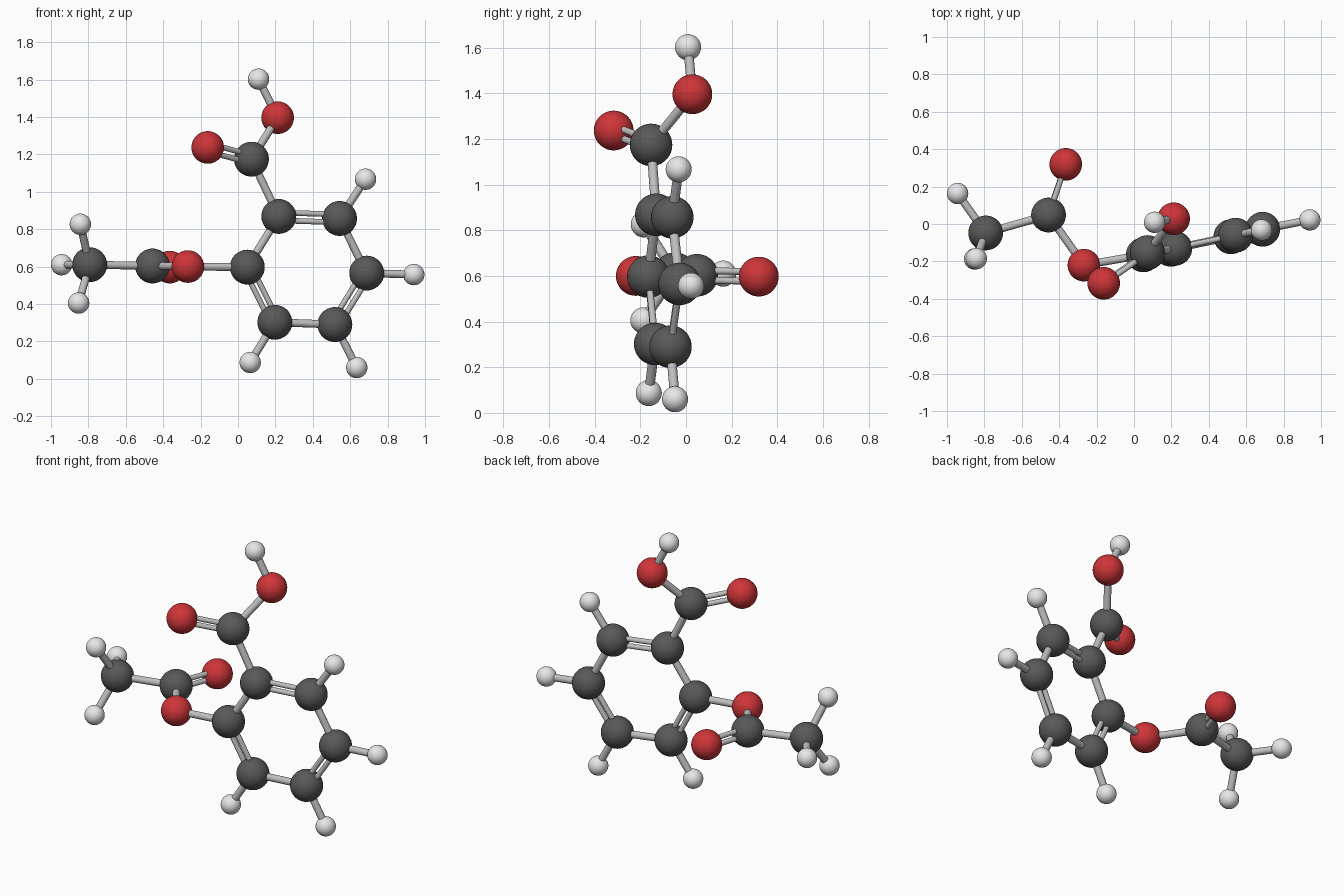
import bpy
from mathutils import Vector

if "Cube" in bpy.data.objects:
    bpy.data.objects.remove(bpy.data.objects["Cube"])


def material(name, rgb):
    m = bpy.data.materials.new(name)
    m.diffuse_color = (*rgb, 1)
    m.use_nodes = True
    m.node_tree.nodes["Principled BSDF"].inputs["Base Color"].default_value = m.diffuse_color
    return m


grey = material("dark grey", (0.10, 0.10, 0.10))
red = material("red", (0.62, 0.035, 0.04))
white = material("off white", (0.80, 0.80, 0.80))
silver = material("silver grey", (0.52, 0.52, 0.52))

# ball kinds: label, radius, colour
KINDS = {"C": ("carbon", 0.093, grey), "O": ("oxygen", 0.087, red), "H": ("hydrogen", 0.057, white)}

# ball centres
ATOMS = {
    # six-sided ring
    "C1_ring": (0.05, -0.165, 0.597), "C2_ring": (0.218, -0.13, 0.868),
    "C3_ring": (0.543, -0.06, 0.857), "C4_ring": (0.688, -0.028, 0.565),
    "C5_ring": (0.518, -0.068, 0.29), "C6_ring": (0.197, -0.135, 0.302),
    "H3_ring": (0.682, -0.032, 1.067), "H4_ring": (0.94, 0.022, 0.557),
    "H5_ring": (0.635, -0.048, 0.06), "H6_ring": (0.065, -0.163, 0.087),
    # upper branch
    "C_upper": (0.072, -0.153, 1.174), "O_upper_double": (-0.162, -0.317, 1.237),
    "O_upper_single": (0.212, 0.028, 1.396), "H_upper": (0.11, 0.009, 1.602),
    # side branch
    "O_bridge": (-0.268, -0.22, 0.60), "C_side": (-0.457, 0.048, 0.603),
    "O_side_double": (-0.365, 0.319, 0.597), "C_end": (-0.793, -0.048, 0.61),
    "H_end_top": (-0.843, -0.185, 0.826), "H_end_bottom": (-0.852, -0.187, 0.405),
    "H_end_back": (-0.943, 0.163, 0.61),
}

# rods: start, end, count
BONDS = [
    ("C1_ring", "C2_ring", 1), ("C2_ring", "C3_ring", 2), ("C3_ring", "C4_ring", 1),
    ("C4_ring", "C5_ring", 2), ("C5_ring", "C6_ring", 1), ("C6_ring", "C1_ring", 2),
    ("C3_ring", "H3_ring", 1), ("C4_ring", "H4_ring", 1),
    ("C5_ring", "H5_ring", 1), ("C6_ring", "H6_ring", 1),
    ("C2_ring", "C_upper", 1), ("C_upper", "O_upper_double", 2),
    ("C_upper", "O_upper_single", 1), ("O_upper_single", "H_upper", 1),
    ("C1_ring", "O_bridge", 1), ("O_bridge", "C_side", 1),
    ("C_side", "O_side_double", 2), ("C_side", "C_end", 1),
    ("C_end", "H_end_top", 1), ("C_end", "H_end_bottom", 1), ("C_end", "H_end_back", 1),
]


def finish(name, mat):
    ob = bpy.context.object
    ob.name = name
    ob.data.materials.append(mat)
    bpy.ops.object.shade_smooth_by_angle()


def rod(name, a, b, radius):
    d = b - a
    bpy.ops.mesh.primitive_cylinder_add(vertices=20, radius=radius, depth=d.length,
                                        location=(a + b) / 2,
                                        rotation=d.to_track_quat('Z', 'Y').to_euler())
    finish(name, silver)


# balls
for key, pos in ATOMS.items():
    label, radius, mat = KINDS[key[0]]
    bpy.ops.mesh.primitive_uv_sphere_add(segments=40, ring_count=24, radius=radius, location=pos)
    finish(label + key[1:], mat)

# single and double rods; double rods are spread sideways, square to the depth axis
for s, e, count in BONDS:
    a, b = Vector(ATOMS[s]), Vector(ATOMS[e])
    if count == 1:
        rod(f"bond_{s}_{e}", a, b, 0.021)
    else:
        side = (b - a).cross(Vector((0, 1, 0))).normalized() * 0.021
        for k in (-1, 1):
            rod(f"double_bond_{s}_{e}", a + side * k, b + side * k, 0.015)
